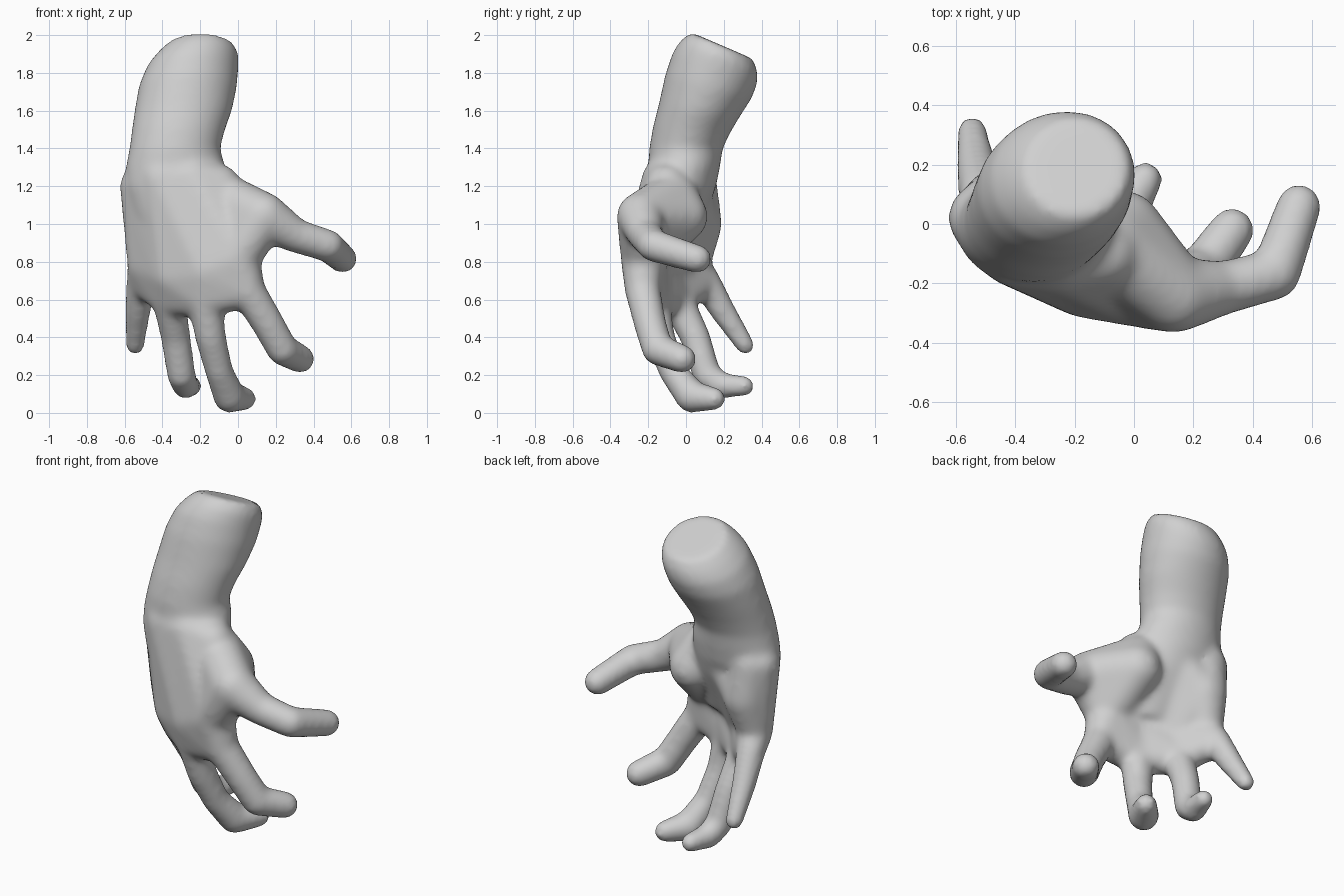
import bpy, bmesh, math
from mathutils import Vector

bm = bmesh.new()

def hull(*balls):
    """Add the convex skin around a few balls (x, y, z, radius)."""
    part = bmesh.new()
    for x, y, z, r in balls:
        res = bmesh.ops.create_icosphere(part, subdivisions=3, radius=r + 0.007)
        bmesh.ops.translate(part, vec=Vector((x, y, z)), verts=res["verts"])
    pts = [v.co.copy() for v in part.verts]
    part.free()
    verts = [bm.verts.new(p) for p in pts]
    res = bmesh.ops.convex_hull(bm, input=verts)
    junk = {g for g in res["geom_interior"] + res["geom_unused"]
            if isinstance(g, bmesh.types.BMVert)}
    bmesh.ops.delete(bm, geom=list(junk), context="VERTS")

def chain(*balls):
    for a, b in zip(balls, balls[1:]):
        hull(a, b)

def loft(rows, n=40):
    """Elliptical rings (z, cx, cy, rx, ry, tilt) joined into a closed tube."""
    rings = []
    for z, cx, cy, rx, ry, s in rows:
        ring = []
        for i in range(n):
            a = math.tau * i / n
            dy = ry * math.sin(a)
            ring.append(bm.verts.new((cx + rx * math.cos(a), cy + dy, z + s * dy)))
        rings.append(ring)
    for lo, hi in zip(rings, rings[1:]):
        for i in range(n):
            j = (i + 1) % n
            bm.faces.new((lo[i], lo[j], hi[j], hi[i]))
    bm.faces.new(rings[0][::-1])
    bm.faces.new(rings[-1])

# forearm with tilted cut end, running down into the heel of the palm
loft([(0.80, -0.26, -0.13, 0.20, 0.11, 0),
      (0.95, -0.28, -0.09, 0.22, 0.14, 0),
      (1.08, -0.31, -0.05, 0.25, 0.165, 0),
      (1.20, -0.33, -0.025, 0.265, 0.185, 0),
      (1.30, -0.33, -0.01, 0.265, 0.19, 0),
      (1.40, -0.335, 0.0, 0.24, 0.195, 0),
      (1.50, -0.315, 0.03, 0.247, 0.205, -0.08),
      (1.60, -0.29, 0.07, 0.258, 0.215, -0.15),
      (1.73, -0.265, 0.12, 0.26, 0.23, -0.27),
      (1.83, -0.24, 0.155, 0.242, 0.225, -0.36),
      (1.89, -0.213, 0.175, 0.218, 0.205, -0.4),
      (1.945, -0.195, 0.19, 0.175, 0.165, -0.43)])

# palm: wrist, knuckle and finger-root balls, index to little finger
wrist = [(-0.10, -0.10, 1.20, .11), (-0.24, -0.11, 1.23, .12),
         (-0.40, -0.08, 1.24, .125), (-0.51, 0.02, 1.20, .11)]
knuckle = [(0.0, -0.23, 0.82, .11), (-0.17, -0.205, 0.75, .105),
           (-0.35, -0.11, 0.73, .105), (-0.49, 0.03, 0.78, .09)]
root = [(0.05, -0.23, 0.65, .088), (-0.175, -0.18, 0.60, .088),
        (-0.365, -0.05, 0.60, .083), (-0.51, 0.10, 0.70, .075)]
for i in range(3):
    hull(wrist[i], wrist[i + 1], knuckle[i], knuckle[i + 1])
    hull(knuckle[i], knuckle[i + 1], root[i], root[i + 1])

# heel of the palm on the little finger side
hull((-0.47, 0.04, 1.2, .12), (-0.45, 0.06, 1.0, .125), knuckle[3])
hull((-0.45, 0.06, 1.0, .12), (-0.30, -0.02, 1.15, .14), knuckle[2])

# thumb with its fleshy base and web
base = (-0.09, -0.07, 1.14, .13)
joint = (0.135, -0.24, 1.04, .122)
hull(base, joint, (-0.04, -0.02, 1.04, .13), knuckle[0])
chain(joint, (0.30, -0.215, 0.94, .085), (0.475, -0.17, 0.885, .08),
      (0.555, 0.06, 0.815, .07))

# fingers
chain(root[0], (0.16, -0.19, 0.47, .08), (0.235, -0.15, 0.335, .078),
      (0.33, -0.02, 0.285, .07))
chain(root[1], (-0.145, -0.14, 0.40, .076), (-0.10, -0.07, 0.22, .068),
      (-0.045, 0.03, 0.085, .08), (0.037, 0.15, 0.075, .055))
chain(root[2], (-0.33, 0.05, 0.40, .073), (-0.30, 0.11, 0.20, .07),
      (-0.28, 0.18, 0.145, .064), (-0.245, 0.31, 0.142, .048))
chain(root[3], (-0.53, 0.195, 0.54, .062), (-0.545, 0.315, 0.355, .044))

bmesh.ops.recalc_face_normals(bm, faces=bm.faces)
mesh = bpy.data.meshes.new("hand")
bm.to_mesh(mesh)
bm.free()
hand = bpy.data.objects.new("hand", mesh)
bpy.context.collection.objects.link(hand)

skin = bpy.data.materials.new("light grey")
skin.diffuse_color = (0.63, 0.63, 0.63, 1)
mesh.materials.append(skin)

# fuse all parts into one soft skin
fuse = hand.modifiers.new("fuse", "REMESH")
fuse.mode = "VOXEL"
fuse.voxel_size = 0.016
fuse.use_smooth_shade = True
soft = hand.modifiers.new("soften", "SMOOTH")
soft.factor = 0.5
soft.iterations = 22
